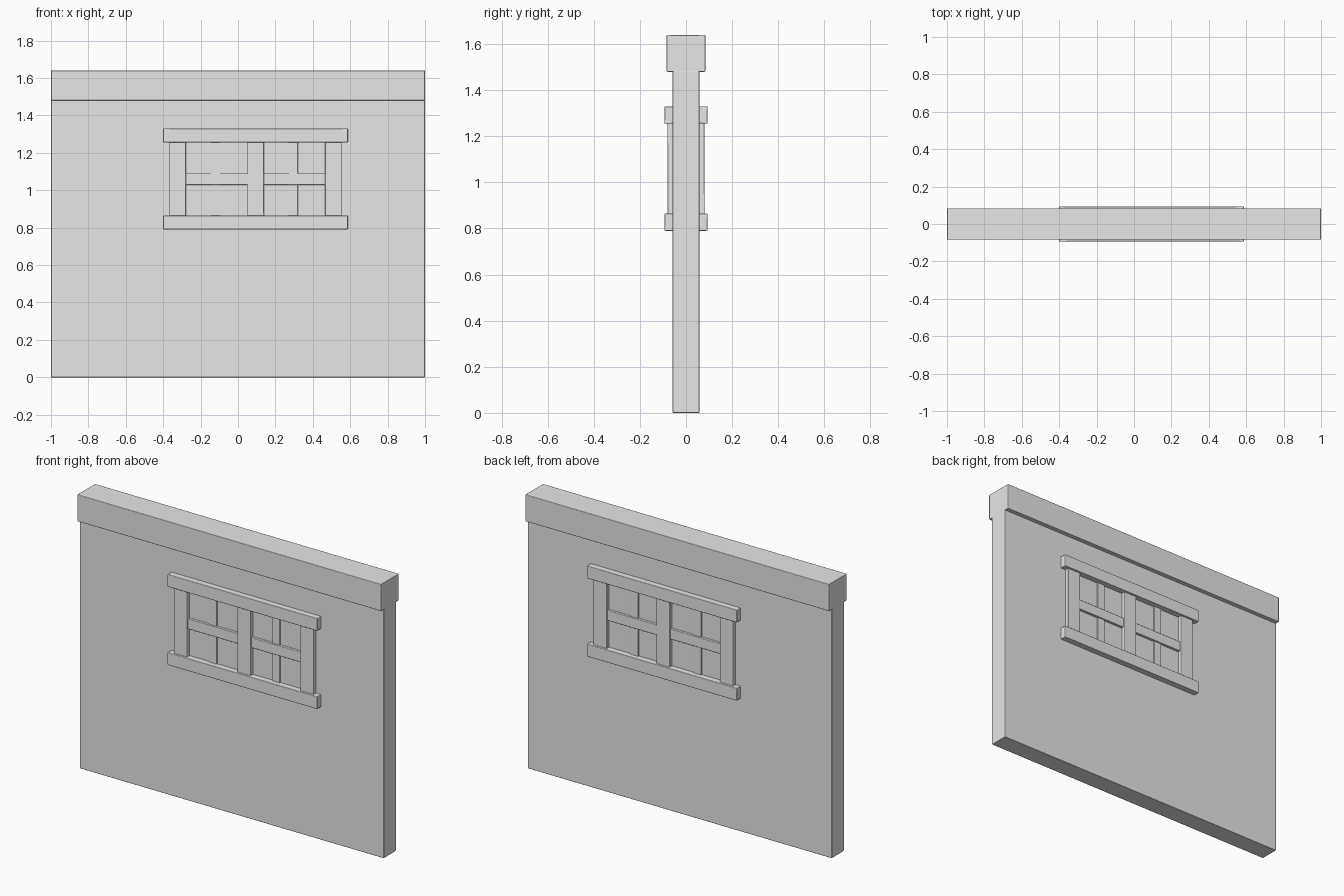
import bpy
import math

default_cube = bpy.data.objects.get("Cube")
if default_cube:
    bpy.data.objects.remove(default_cube, do_unlink=True)

# Single plain grey finish
grey = bpy.data.materials.new("plain_grey")
grey.use_nodes = True
colour = (0.8, 0.8, 0.8, 1)
grey.diffuse_color = colour
grey.node_tree.nodes["Principled BSDF"].inputs["Base Color"].default_value = colour


def block(name, x, z, depth, bevel=0.004):
    """Box spanning the x and z ranges, centred on y = 0, with soft edges."""
    bpy.ops.mesh.primitive_cube_add(size=1, location=(sum(x) / 2, 0, sum(z) / 2))
    obj = bpy.context.object
    obj.name = name
    obj.scale = (x[1] - x[0], 2 * depth, z[1] - z[0])
    bpy.ops.object.transform_apply(location=False, rotation=False, scale=True)
    obj.data.materials.append(grey)
    bpy.ops.object.shade_smooth_by_angle(angle=math.radians(30))
    soft = obj.modifiers.new("soft_edges", "BEVEL")
    soft.width = bevel
    soft.segments = 2
    soft.harden_normals = True
    return obj


# Wall and the beam that caps it
WALL = 0.058
block("wall", (-1, 1), (0, 1.485), WALL)
block("top_beam", (-1, 1), (1.48, 1.64), 0.084)

# Window: every bar runs through the wall, so it shows on both sides
SILL, HEAD = 0.865, 1.255
block("window_sill", (-0.40, 0.587), (0.79, SILL), 0.0935)
block("window_head", (-0.40, 0.587), (HEAD, 1.33), 0.0935)

posts = {"right_post": (-0.367, -0.278),
         "centre_post": (0.05, 0.139),
         "left_post": (0.465, 0.554)}
for name, span in posts.items():
    block(name, span, (SILL - 0.01, HEAD + 0.01), 0.081)

# Crossbars and thin mullions between the posts
bays = {"right": ((-0.285, 0.055), -0.12), "left": ((0.135, 0.47), 0.295)}
for side, (span, middle) in bays.items():
    block(side + "_crossbar", span, (1.028, 1.09), 0.073)
    block(side + "_mullion", (middle - 0.025, middle + 0.025),
          (SILL - 0.01, HEAD + 0.01), WALL + 0.007, 0.002)
